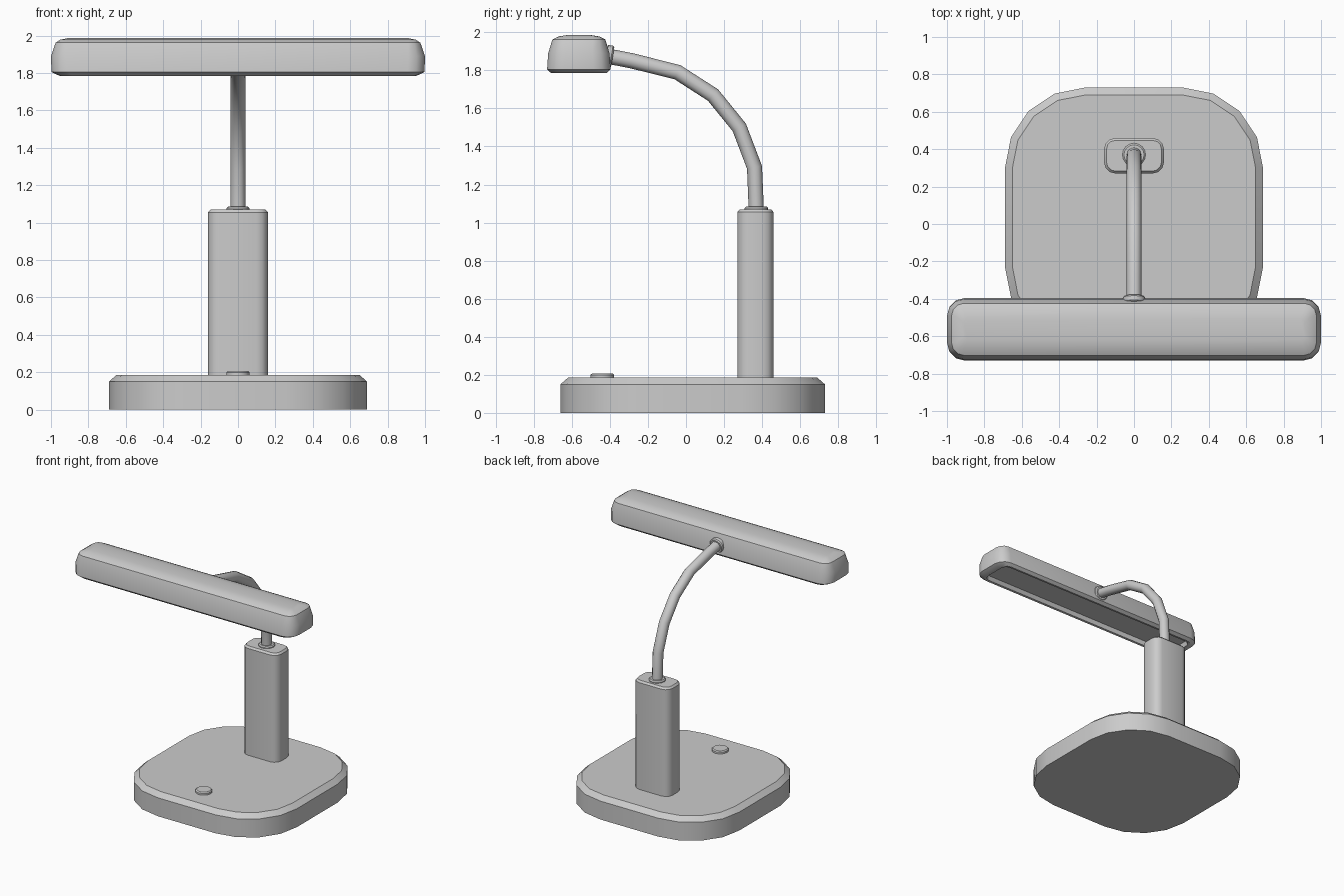
import bpy, bmesh
from math import sin, cos, pi
from mathutils import Vector

if "Cube" in bpy.data.objects:
    bpy.data.objects.remove(bpy.data.objects["Cube"])


def finish(obj, angle=0.6):
    bpy.ops.object.select_all(action='DESELECT')
    obj.select_set(True)
    bpy.context.view_layer.objects.active = obj
    bpy.ops.object.shade_smooth_by_angle(angle=angle)
    return obj


def rounded_rect(hx, hy, r, segs):
    pts = []
    for q, (sx, sy) in enumerate([(1, 1), (-1, 1), (-1, -1), (1, -1)]):
        for i in range(segs + 1):
            a = (q + i / segs) * pi / 2
            pts.append((sx * (hx - r) + r * cos(a), sy * (hy - r) + r * sin(a)))
    return pts


def stacked(name, cx, cy, hx, hy, r, segs, layers):
    """Loft rounded rectangles; each layer is (z, inset_x, inset_y)."""
    bm = bmesh.new()
    rings = []
    for z, ix, iy in layers:
        rr = max(r - min(ix, iy), 0.02)
        rings.append([bm.verts.new((cx + x, cy + y, z))
                      for x, y in rounded_rect(hx - ix, hy - iy, rr, segs)])
    n = len(rings[0])
    for a, b in zip(rings, rings[1:]):
        for i in range(n):
            j = (i + 1) % n
            bm.faces.new((a[i], a[j], b[j], b[i]))
    bm.faces.new(rings[0][::-1])
    bm.faces.new(rings[-1])
    bmesh.ops.recalc_face_normals(bm, faces=bm.faces)
    me = bpy.data.meshes.new(name)
    bm.to_mesh(me)
    bm.free()
    obj = bpy.data.objects.new(name, me)
    bpy.context.collection.objects.link(obj)
    return finish(obj)


def disc(name, loc, r, h, axis=(0, 0, 1), bevel=0.008):
    bpy.ops.mesh.primitive_cylinder_add(vertices=16, radius=r, depth=h, location=loc)
    obj = bpy.context.object
    obj.name = name
    obj.rotation_euler = Vector(axis).to_track_quat('Z', 'Y').to_euler()
    mod = obj.modifiers.new("edge", 'BEVEL')
    mod.width, mod.segments = bevel, 1
    return finish(obj)


# Base plate with chamfered top edge
stacked("base", 0, 0.035, 0.69, 0.695, 0.43, 4,
        [(0, 0, 0), (0.15, 0, 0), (0.185, 0.04, 0.04)])

# Upright post
stacked("post", 0, 0.365, 0.16, 0.095, 0.06, 3,
        [(0.17, 0, 0), (1.055, 0, 0), (1.07, 0.013, 0.013)])

# Power button
disc("button", (0, -0.44, 0.19), 0.062, 0.034)

# Bent arm
path = [(0.37, 1.05), (0.36, 1.29), (0.28, 1.50), (0.142, 1.67),
        (-0.045, 1.79), (-0.285, 1.85), (-0.45, 1.882)]
cu = bpy.data.curves.new("arm", 'CURVE')
cu.dimensions = '3D'
cu.bevel_depth, cu.bevel_resolution, cu.use_fill_caps = 0.04, 4, True
sp = cu.splines.new('POLY')
sp.points.add(len(path) - 1)
for p, (y, z) in zip(sp.points, path):
    p.co = (0, y, z, 1)
arm = bpy.data.objects.new("arm", cu)
bpy.context.collection.objects.link(arm)
bpy.ops.object.select_all(action='DESELECT')
arm.select_set(True)
bpy.context.view_layer.objects.active = arm
bpy.ops.object.convert(target='MESH')
finish(bpy.context.object)

# Collars at both ends of the arm
disc("post_collar", (0, 0.37, 1.07), 0.062, 0.03)
disc("head_collar", (0, -0.405, 1.872), 0.06, 0.04, (0, 1, -0.17))

# Lamp head: domed shell with recessed light panel underneath
stacked("lamp_head", 0, -0.563, 1.0, 0.167, 0.09, 3,
        [(1.825, 0.075, 0.045), (1.787, 0.065, 0.04), (1.785, 0.045, 0.022),
         (1.805, 0.003, 0), (1.89, 0, 0.006), (1.962, 0.025, 0.028),
         (1.978, 0.05, 0.06), (1.986, 0.09, 0.11)])
